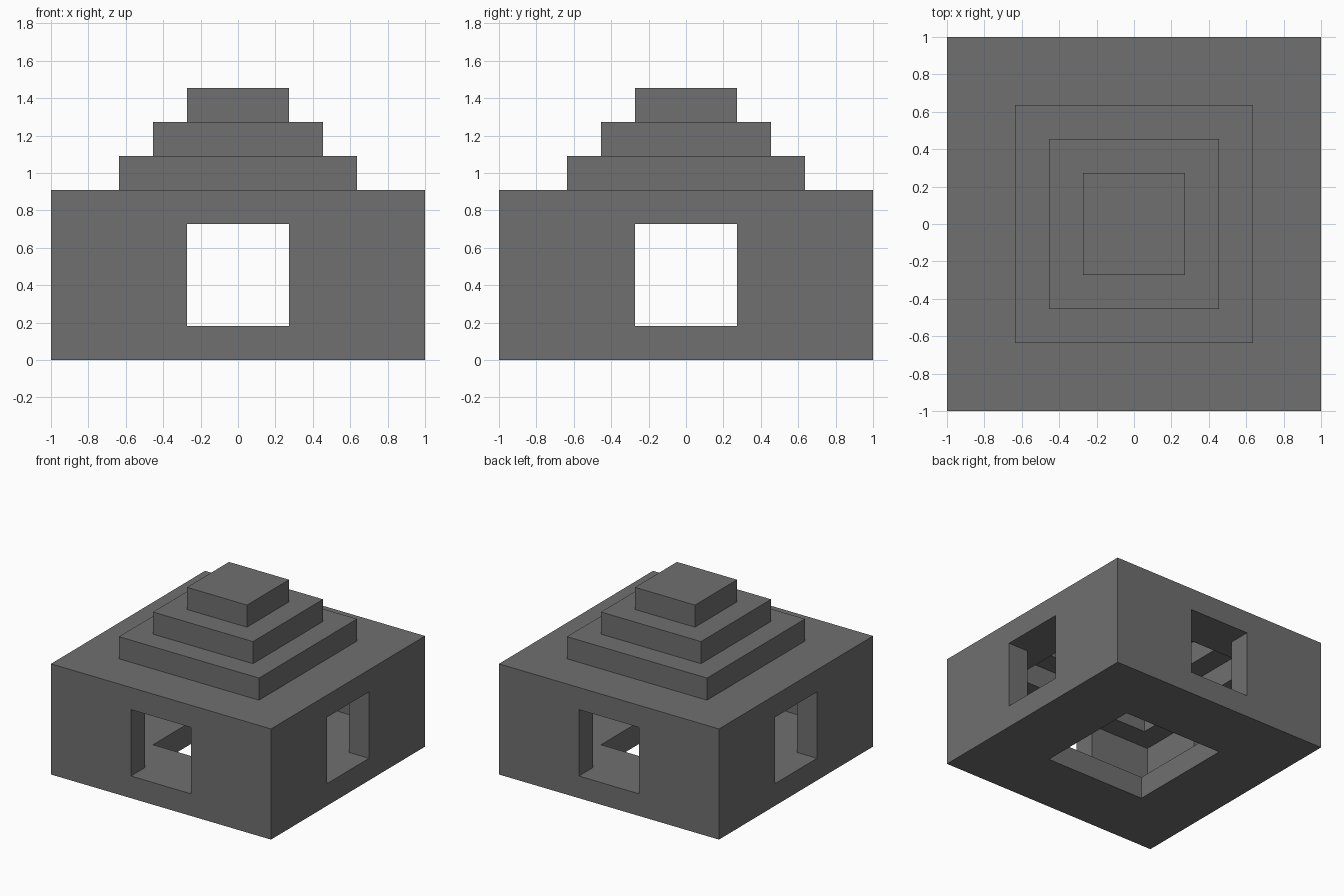
import bpy

cube = bpy.data.objects.get("Cube")
if cube:
    bpy.data.objects.remove(cube, do_unlink=True)

U = 2 / 11  # one block

stone = bpy.data.materials.new("dark grey stone")
stone.use_nodes = True
GREY = (0.16, 0.16, 0.16, 1)
stone.diffuse_color = GREY
stone.node_tree.nodes["Principled BSDF"].inputs["Base Color"].default_value = GREY


def box(name, width, depth, bottom, top):
    """Centred box measured in blocks."""
    bpy.ops.mesh.primitive_cube_add(size=1, location=(0, 0, (bottom + top) / 2 * U))
    ob = bpy.context.object
    ob.name = name
    ob.scale = (width * U, depth * U, (top - bottom) * U)
    bpy.ops.object.transform_apply(location=True, rotation=False, scale=True)
    ob.data.materials.append(stone)
    return ob


def carve(ob, *size):
    """Cut a centred box out of an object."""
    cutter = box("cutter", *size)
    mod = ob.modifiers.new("carve", "BOOLEAN")
    mod.operation = "DIFFERENCE"
    mod.solver = "EXACT"
    mod.object = cutter
    bpy.context.view_layer.objects.active = ob
    bpy.ops.object.modifier_apply(modifier=mod.name)
    bpy.data.objects.remove(cutter, do_unlink=True)


# Hollow base: room, floor opening, roof opening, four windows
base = box("base", 11, 11, 0, 5)
carve(base, 9, 9, 1, 4)
carve(base, 5, 5, -1, 2)
carve(base, 7, 7, 3, 6)
carve(base, 3, 13, 1, 4)
carve(base, 13, 3, 1, 4)

# Stepped roof: open rings closed by a solid cap
for name, width, level in (("lower_tier", 7, 5), ("middle_tier", 5, 6)):
    tier = box(name, width, width, level, level + 1)
    carve(tier, width - 2, width - 2, level - 1, level + 2)
box("cap", 3, 3, 7, 8)
